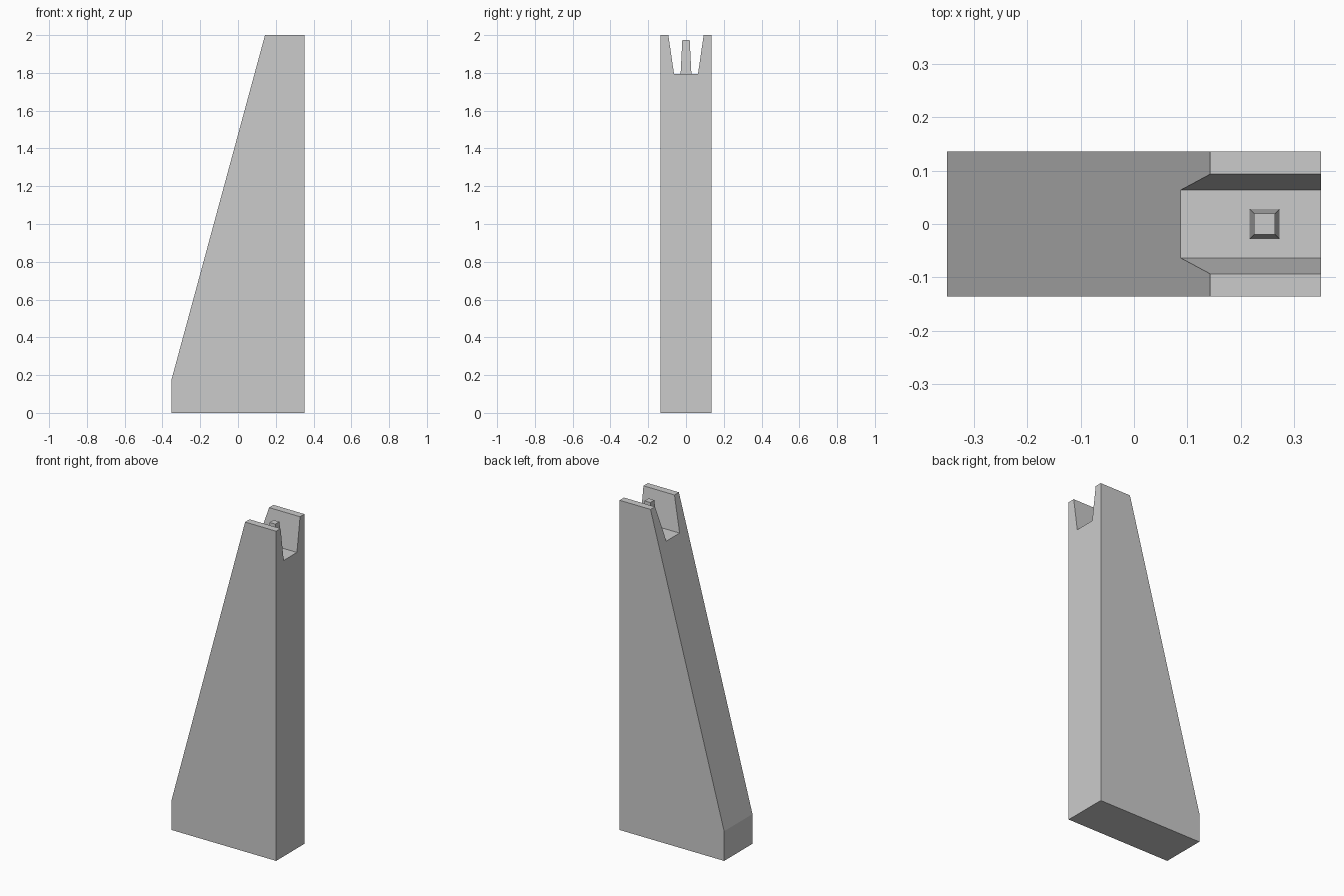
import bpy
import bmesh
from mathutils import Vector

cube = bpy.data.objects.get("Cube")
if cube:
    bpy.data.objects.remove(cube, do_unlink=True)

grey = bpy.data.materials.new("light grey")
grey.use_nodes = True
grey.diffuse_color = (0.6, 0.6, 0.6, 1)
grey.node_tree.nodes["Principled BSDF"].inputs["Base Color"].default_value = grey.diffuse_color

HALF_LENGTH, HALF_WIDTH, HEIGHT = 0.351, 0.136, 2.0
SLOT_FLOOR = 1.795


def add_object(name, bm):
    bmesh.ops.recalc_face_normals(bm, faces=bm.faces)
    mesh = bpy.data.meshes.new(name)
    bm.to_mesh(mesh)
    bm.free()
    mesh.materials.append(grey)
    obj = bpy.data.objects.new(name, mesh)
    bpy.context.collection.objects.link(obj)
    return obj


# Post: a notched cross-section swept along x, then cut by the sloping face
half = [(HALF_WIDTH, 0), (HALF_WIDTH, HEIGHT), (0.0935, HEIGHT), (0.0635, SLOT_FLOOR)]
section = half + [(-y, z) for y, z in reversed(half)]
bm = bmesh.new()
end = bm.faces.new([bm.verts.new((-HALF_LENGTH, y, z)) for y, z in section])
swept = bmesh.ops.extrude_face_region(bm, geom=[end], use_keep_orig=True)
bmesh.ops.translate(bm, vec=(2 * HALF_LENGTH, 0, 0),
                    verts=[v for v in swept["geom"] if isinstance(v, bmesh.types.BMVert)])
slope_foot = Vector((-HALF_LENGTH, 0, 0.18))
slope = Vector((0.143, 0, HEIGHT)) - slope_foot
cut = bmesh.ops.bisect_plane(bm, geom=bm.verts[:] + bm.edges[:] + bm.faces[:],
                             plane_co=slope_foot, plane_no=(-slope.z, 0, slope.x),
                             clear_outer=True)
bmesh.ops.holes_fill(bm, edges=[e for e in bm.edges if e.is_boundary], sides=0)
add_object("tapered_post", bm)

# Peg: a slim tapered block standing on the slot floor
bm = bmesh.new()
bmesh.ops.create_cube(bm, size=1)
for v in bm.verts:
    top = v.co.z > 0
    width = 0.039 if top else 0.057
    v.co = (v.co.x * width, v.co.y * width, 0.18 if top else 0)
peg = add_object("slot_peg", bm)
peg.location = (0.245, 0, SLOT_FLOOR)
